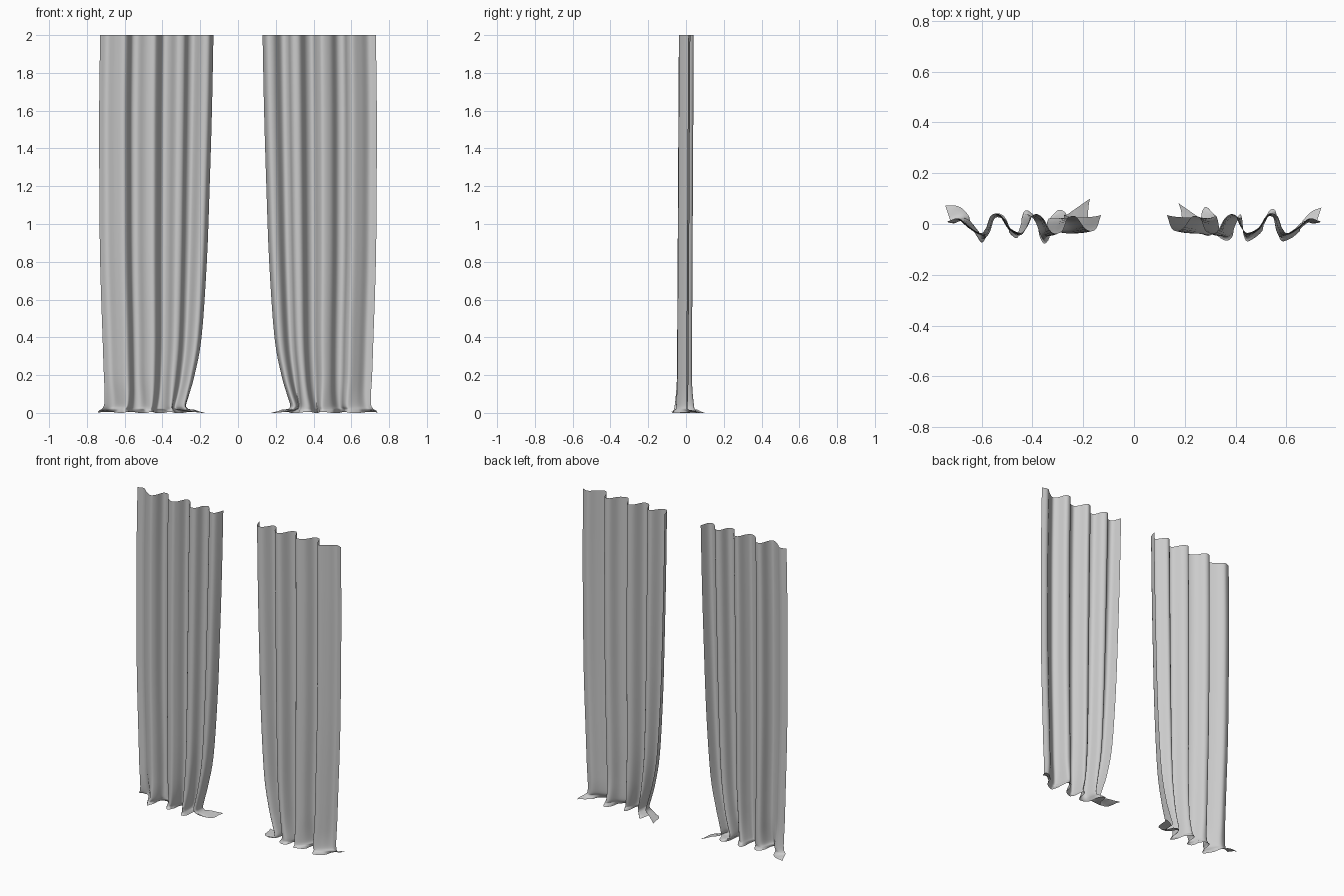
import bpy, bmesh, math
from mathutils import Vector

cube = bpy.data.objects.get("Cube")
if cube:
    bpy.data.objects.remove(cube, do_unlink=True)

fabric = bpy.data.materials.new("grey fabric")
fabric.use_nodes = True
COLOUR = (0.6, 0.6, 0.6, 1)
fabric.diffuse_color = COLOUR
fabric.node_tree.nodes["Principled BSDF"].inputs["Base Color"].default_value = COLOUR

# Pleats along the rod, from the inner edge to the outer edge
PLEATS = [(.13, .035), (.152, -.022), (.19, -.02), (.23, .03), (.262, .02),
          (.285, -.03), (.325, -.032), (.36, .025), (.395, .037), (.42, -.01),
          (.445, -.035), (.49, -.015), (.525, .035), (.56, .035), (.58, -.015),
          (.605, -.036), (.65, -.01), (.69, .022), (.73, .012)]
# Height, how far the inner edge is drawn outward, how far the outer edge moves
DRAPE = [(2, 0, 0), (1.6, .008, .005), (1.2, .02, .004), (.8, .035, 0),
         (.4, .063, -.013), (.2, .1, -.02), (.1, .13, -.027), (.04, .15, -.027),
         (.02, .14, -.015)]
STEPS = 5


def smooth_path(points, steps):
    """Catmull-Rom curve through the points."""
    p = [Vector(q) for q in points]
    p = [2 * p[0] - p[1]] + p + [2 * p[-1] - p[-2]]
    out = []
    for a, b, c, d in zip(p, p[1:], p[2:], p[3:]):
        for i in range(steps):
            t = i / steps
            out.append(b + (c - a) * t / 2 + (a - 2.5 * b + 2 * c - d / 2) * t * t
                       + (1.5 * b - a / 2 - 1.5 * c + d / 2) * t ** 3)
    return out + [p[-2]]


def curtain(name, side):
    bm = bmesh.new()
    rows = []
    top = smooth_path(PLEATS, STEPS)
    for z, inner, outer in smooth_path(DRAPE, 4):
        low = max(0, 1 - z / .22) ** 2
        row = []
        for x0, y0 in top:
            f = max(0, (.73 - x0) / .6)
            x = x0 + inner * f ** 2.5 + outer * (1 - f)
            y = y0 * (1 + .15 * low) - .011 * (1 - z / 2)
            # slumped bulges where the cloth meets the floor
            x += low * .012 * math.sin(x0 * 37 + side)
            y += low * .012 * math.sin(x0 * 23 + side * 2)
            row.append(Vector((x, y, z)))
        rows.append(row)
    # Hem turned out over the floor, with a flap at the inner edge
    last = rows[-1]
    for k in (1, 2, 3):
        row = []
        for (x0, y0), p in zip(top, last):
            f = max(0, 1 - (x0 - .13) / .17)
            g = max(0, (x0 - .64) / .09)
            spread = -1 if y0 < 0 else 1
            q = p + Vector((-.03 * f + .007 * g,
                            .005 * spread + .016 * f + .016 * g, 0)) * k
            q.z = max(0, .02 - .006 * k + .004 * math.sin(x0 * 50 + k * 1.5))
            row.append(q)
        rows.append(row)
    grid = [[bm.verts.new((side * p.x, p.y, p.z)) for p in r] for r in rows]
    for r, s in zip(grid, grid[1:]):
        for i in range(len(r) - 1):
            bm.faces.new((r[i], s[i], s[i + 1], r[i + 1])[::side])
    mesh = bpy.data.meshes.new(name)
    bm.to_mesh(mesh)
    bm.free()
    mesh.materials.append(fabric)
    obj = bpy.data.objects.new(name, mesh)
    bpy.context.collection.objects.link(obj)
    for poly in mesh.polygons:
        poly.use_smooth = True


curtain("left_curtain", 1)
curtain("right_curtain", -1)
